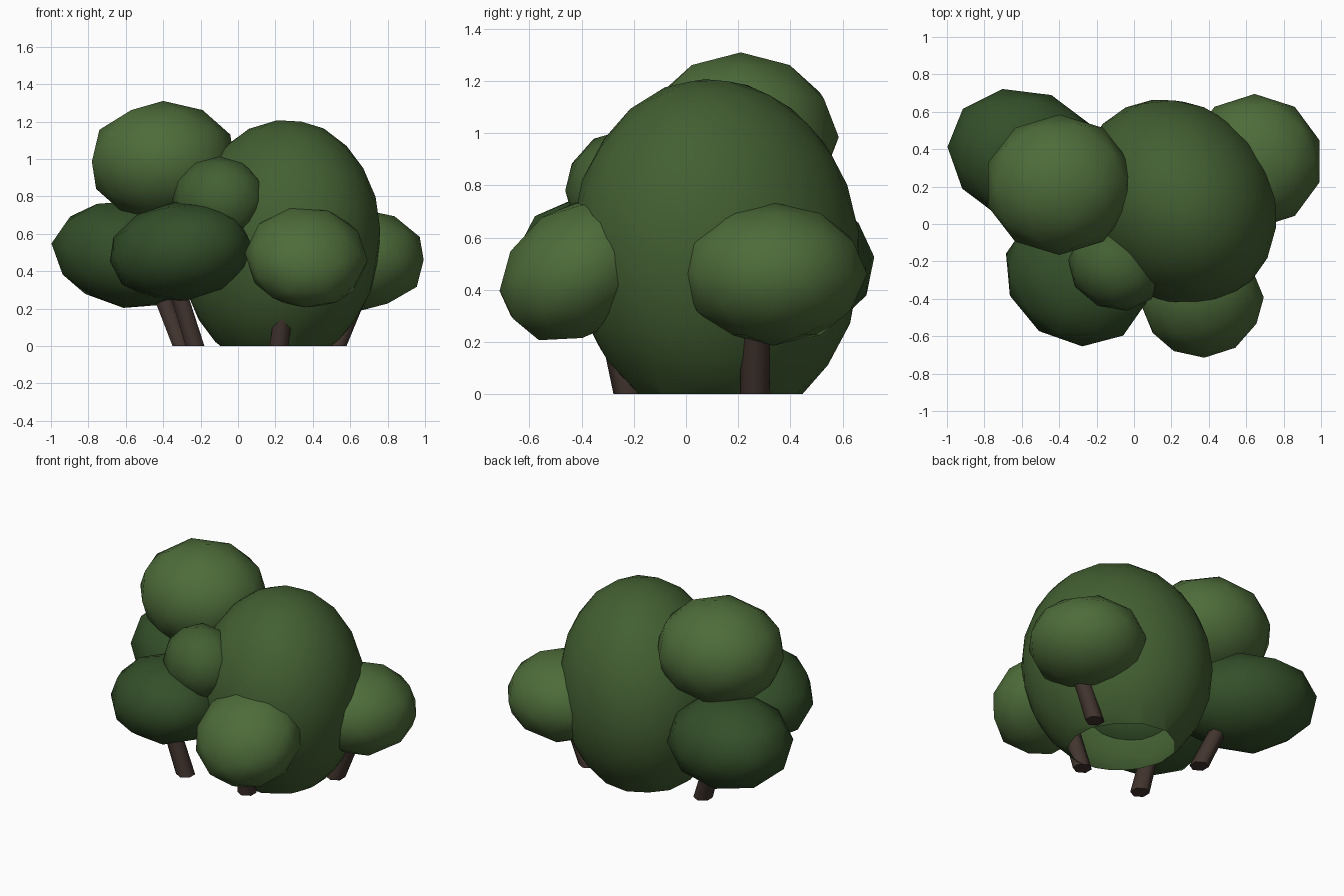
import bpy, bmesh
from math import radians
from mathutils import Vector, Matrix, Euler

if "Cube" in bpy.data.objects:
    bpy.data.objects.remove(bpy.data.objects["Cube"])


def material(name, rgb):
    m = bpy.data.materials.new(name)
    m.diffuse_color = (*rgb, 1)
    m.use_nodes = True
    m.node_tree.nodes["Principled BSDF"].inputs["Base Color"].default_value = m.diffuse_color
    return m


LIGHT = material("light_leaf", (0.076, 0.15, 0.042))
MID = material("mid_leaf", (0.056, 0.115, 0.032))
DARK = material("dark_leaf", (0.034, 0.078, 0.022))
BARK = material("bark", (0.055, 0.035, 0.028))


def finish(name, bm, mat, angle):
    me = bpy.data.meshes.new(name)
    bm.to_mesh(me)
    bm.free()
    ob = bpy.data.objects.new(name, me)
    bpy.context.collection.objects.link(ob)
    me.materials.append(mat)
    bpy.ops.object.select_all(action='DESELECT')
    ob.select_set(True)
    bpy.context.view_layer.objects.active = ob
    bpy.ops.object.shade_smooth_by_angle(angle=radians(angle))


def foliage(name, centre, radii, mat, tilt=(0, 0, 0), detail=2):
    bm = bmesh.new()
    bmesh.ops.create_icosphere(bm, subdivisions=detail, radius=1.015 if detail == 2 else 1)
    rot = Euler([radians(a) for a in tilt]).to_matrix().to_4x4()
    bm.transform(Matrix.Translation(centre) @ rot @ Matrix.Diagonal((*radii, 1)))
    # trim anything below the ground, leaving the underside open
    bmesh.ops.bisect_plane(bm, geom=bm.verts[:] + bm.edges[:] + bm.faces[:],
                           plane_co=(0, 0, 0), plane_no=(0, 0, 1), clear_inner=True)
    finish(name, bm, mat, 80)


def trunk(name, base, top, r0=0.058, r1=0.052):
    # six-sided tapering stem with a level foot
    bm = bmesh.new()
    bmesh.ops.create_cone(bm, cap_ends=True, segments=6, radius1=r0, radius2=r1, depth=1)
    base, top = Vector(base), Vector(top)
    d = top - base
    for v in bm.verts:
        t = v.co.z + 0.5
        v.co = Vector((v.co.x, v.co.y, 0)) + base + d * t
    finish(name, bm, BARK, 65)


# Leaf clumps: centre, radii, colour, tilt in degrees
foliage("main_foliage", (0.23, 0.115, 0.545), (0.575, 0.507, 0.67), MID, (-3, 12, -55), 3)
foliage("top_foliage", (-0.40, 0.21, 0.985), (0.395, 0.37, 0.32), LIGHT)
foliage("back_left_foliage", (-0.575, 0.36, 0.49), (0.43, 0.35, 0.285), DARK, (0, 8, -22))
foliage("front_left_foliage", (-0.31, -0.29, 0.505), (0.40, 0.34, 0.262), DARK, (0, -8, -35))
foliage("small_front_foliage", (-0.10, -0.235, 0.78), (0.255, 0.22, 0.23), MID, (0, 0, -25))
foliage("front_right_foliage", (0.365, -0.41, 0.475), (0.325, 0.325, 0.245), LIGHT, (33, 14, -12))
foliage("right_foliage", (0.645, 0.335, 0.46), (0.36, 0.355, 0.27), LIGHT)

# Stems leaning outwards into the lower clumps
trunk("back_left_trunk", (-0.30, 0.25, 0), (-0.46, 0.33, 0.4))
trunk("front_left_trunk", (-0.23, -0.22, 0), (-0.36, -0.25, 0.42))
trunk("front_right_trunk", (0.22, -0.22, 0), (0.27, -0.31, 0.4))
trunk("right_trunk", (0.53, 0.265, 0), (0.70, 0.27, 0.4))
